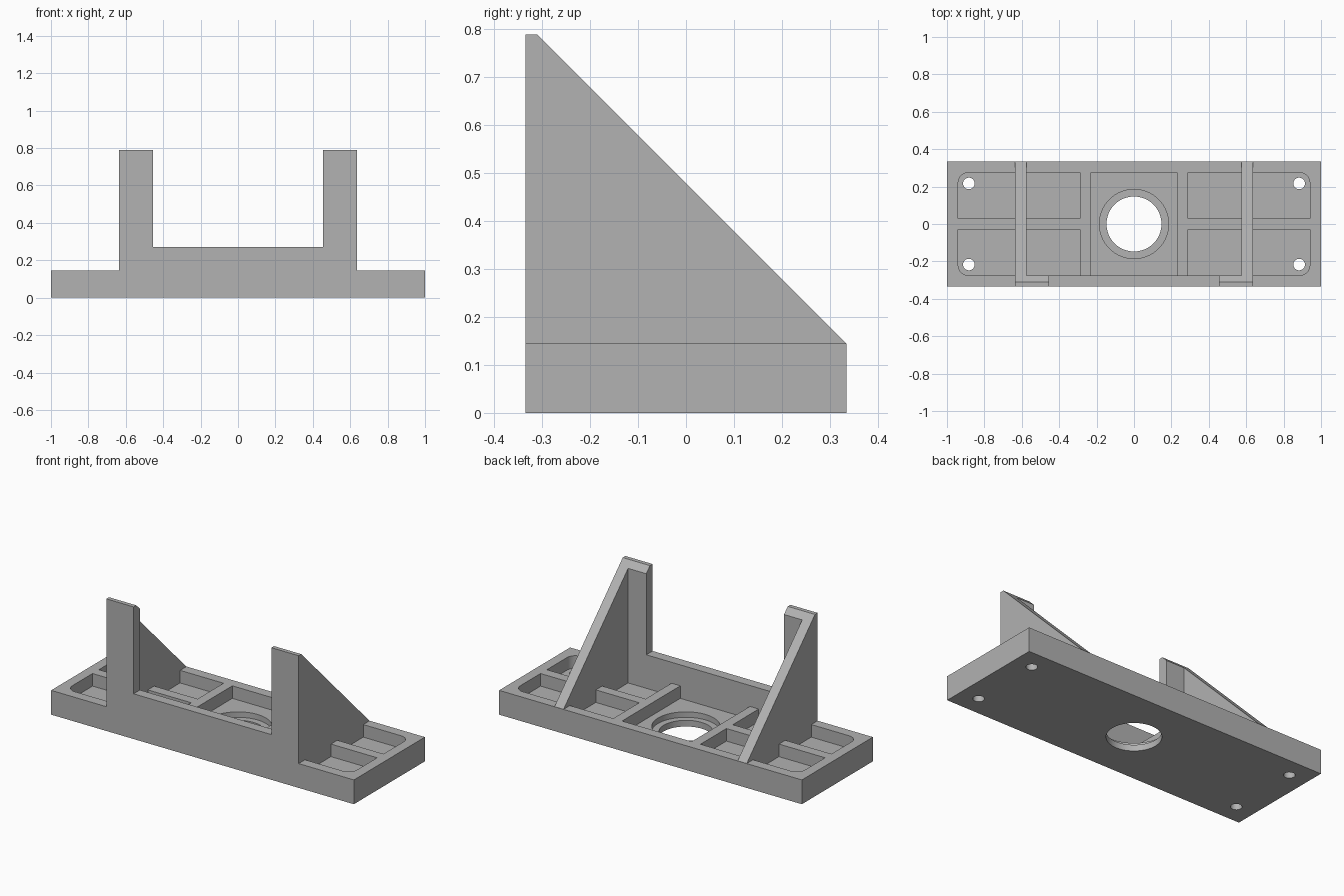
import bpy, bmesh, math

cube = bpy.data.objects.get("Cube")
if cube:
    bpy.data.objects.remove(cube, do_unlink=True)

grey = bpy.data.materials.new("mid grey")
grey.use_nodes = True
colour = (0.445, 0.445, 0.445, 1)
grey.diffuse_color = colour
grey.node_tree.nodes["Principled BSDF"].inputs["Base Color"].default_value = colour

HALF_Y, TOP, FLOOR = 0.335, 0.145, 0.07
WALL_Y = -0.275          # inner face of the front wall
PEAK = 0.789


def prism(name, points, axis, low, high):
    """Extrude a 2D outline along z (x, y outline) or x (y, z outline)."""
    place = (lambda p, h: (p[0], p[1], h)) if axis == "z" else (lambda p, h: (h, p[0], p[1]))
    bm = bmesh.new()
    face = bm.faces.new([bm.verts.new(place(p, low)) for p in points])
    side = bmesh.ops.extrude_face_region(bm, geom=[face])
    verts = [g for g in side["geom"] if isinstance(g, bmesh.types.BMVert)]
    bmesh.ops.translate(bm, verts=verts, vec=place((0, 0), high - low))
    bmesh.ops.recalc_face_normals(bm, faces=bm.faces)
    mesh = bpy.data.meshes.new(name)
    bm.to_mesh(mesh)
    bm.free()
    mesh.materials.append(grey)
    obj = bpy.data.objects.new(name, mesh)
    bpy.context.collection.objects.link(obj)
    return obj


def rect(x0, x1, y0, y1):
    return [(x0, y0), (x1, y0), (x1, y1), (x0, y1)]


def arc(cx, cy, r, start, end, n):
    return [(cx + r * math.cos(start + (end - start) * i / n),
             cy + r * math.sin(start + (end - start) * i / n)) for i in range(n + 1)]


def circle(cx, cy, r, n):
    return arc(cx, cy, r, 0, math.tau, n)[:-1]


def cut(target, points, low, high):
    cutter = prism("cutter", points, "z", low, high)
    cutter.hide_render = True
    mod = target.modifiers.new("cut", "BOOLEAN")
    mod.operation, mod.solver, mod.object = "DIFFERENCE", "EXACT", cutter
    bpy.context.view_layer.objects.active = target
    bpy.ops.object.modifier_apply(modifier=mod.name)
    bpy.data.objects.remove(cutter, do_unlink=True)


# Base plate with pockets, stepped centre bore and corner screw holes
base = prism("base_plate", rect(-1, 1, -HALF_Y, HALF_Y), "z", 0, TOP)
cut(base, rect(-0.23, 0.23, WALL_Y, -WALL_Y), FLOOR, 0.3)
cut(base, circle(0, 0, 0.185, 64), 0.037, 0.3)
cut(base, circle(0, 0, 0.147, 64), -0.1, 0.3)

r = 0.055
pocket = [(0.288, 0.03), (0.94, 0.03)]
pocket += arc(0.94 - r, 0.275 - r, r, 0, math.pi / 2, 10) + [(0.288, 0.275)]
for sx in (-1, 1):
    for sy in (-1, 1):
        cut(base, [(sx * x, sy * y) for x, y in pocket], FLOOR, 0.3)
        cut(base, circle(sx * 0.883, sy * 0.217, 0.031, 24), -0.1, 0.3)

# Low front wall between the uprights
prism("front_wall", rect(-HALF_Y, WALL_Y, TOP, 0.27), "x", -0.455, 0.455)

# Uprights and sloping gussets on both sides
slope = HALF_Y + TOP - 0.001
upright = [(-HALF_Y, TOP), (WALL_Y, TOP), (WALL_Y, slope - WALL_Y),
           (slope - PEAK, PEAK), (-HALF_Y, PEAK)]
gusset = [(WALL_Y, FLOOR), (0.3, FLOOR), (0.3, TOP), (slope - TOP, TOP),
          (WALL_Y, slope - WALL_Y)]
for side, s in (("right", -1), ("left", 1)):
    prism(side + "_upright", upright, "x", *sorted((s * 0.455, s * 0.635)))
    prism(side + "_gusset", gusset, "x", *sorted((s * 0.575, s * 0.635)))

# Smooth the round walls, keep edges sharp
bpy.ops.object.select_all(action="DESELECT")
base.select_set(True)
bpy.context.view_layer.objects.active = base
bpy.ops.object.shade_smooth_by_angle(angle=math.radians(30))
